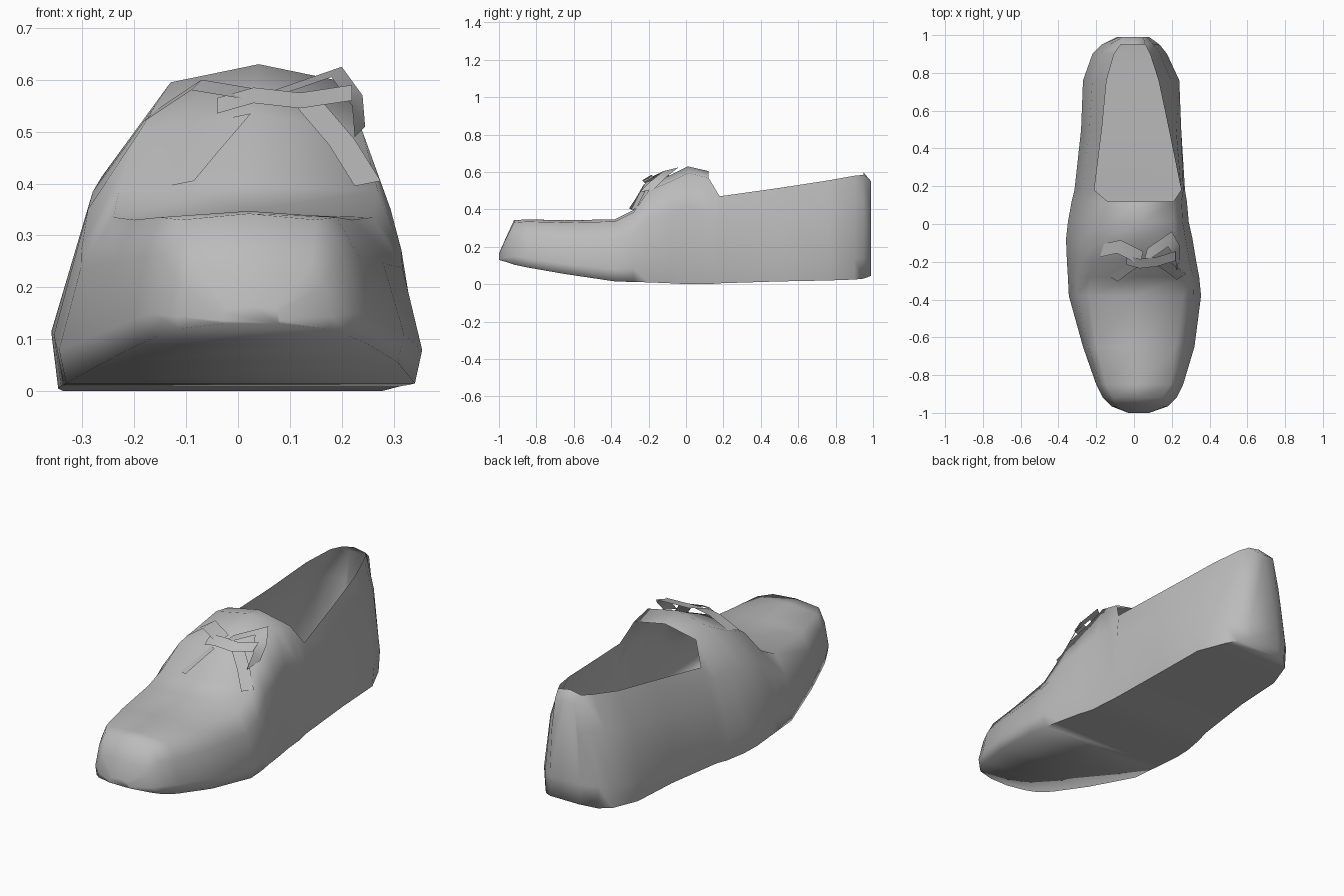
import bpy, bmesh, math
from mathutils import Vector

if "Cube" in bpy.data.objects:
    bpy.data.objects.remove(bpy.data.objects["Cube"])

grey = bpy.data.materials.new("shoe grey")
grey.diffuse_color = (0.5, 0.5, 0.5, 1)
grey.use_nodes = True
grey.node_tree.nodes["Principled BSDF"].inputs["Base Color"].default_value = grey.diffuse_color


def make_object(name, bm, angle=50):
    bmesh.ops.recalc_face_normals(bm, faces=bm.faces)
    mesh = bpy.data.meshes.new(name)
    bm.to_mesh(mesh)
    bm.free()
    mesh.materials.append(grey)
    ob = bpy.data.objects.new(name, mesh)
    bpy.context.collection.objects.link(ob)
    bpy.context.view_layer.objects.active = ob
    ob.select_set(True)
    bpy.ops.object.shade_smooth_by_angle(angle=math.radians(angle))
    ob.select_set(False)
    return ob


# stations toe to heel: y, left, right, sole z, top left, top right, top z
stations = [
    (-1.00, -.03, .08, .13, -.02, .07, .16),
    (-.965, -.12, .18, .12, -.09, .14, .24),
    (-.92, -.165, .225, .105, -.11, .15, .33),
    (-.85, -.20, .26, .09, -.15, .19, .335),
    (-.65, -.27, .32, .055, -.20, .22, .33),
    (-.38, -.345, .355, .015, -.24, .26, .335),
    (-.28, -.35, .345, .012, -.23, .27, .385),
    (-.20, -.355, .33, .01, -.19, .24, .50),
    (-.08, -.36, .31, .005, -.16, .22, .55),
    (.01, -.35, .29, 0, -.13, .21, .595),
    (.12, -.33, .28, 0, -.14, .21, .57),
    (.18, -.315, .27, .005, -.21, .25, .47),
    (.50, -.28, .25, .015, -.17, .185, .515),
    (.76, -.27, .24, .02, -.145, .13, .555),
    (.90, -.22, .175, .025, -.105, .085, .58),
    (.95, -.17, .135, .03, -.07, .06, .585),
    (.99, -.09, .08, .045, -.06, .05, .55),
]
COVERED = 10  # last station closed over the foot
BACK = len(stations) - 2


def section(s):
    y, xl, xr, zb, tl, tr, zt = s
    mid = (xl + xr) / 2
    zw = zb + .2 * (zt - zb)
    zs = zw + .62 * (zt - zw)
    crown = zt + (.035 if -.25 < y < .2 else .012 if y > -.95 else .004)
    if y > .98:
        crown = zt
    pts = [(mid + (xl - mid) * .96, zb), (xl, zw), (xl + .4 * (tl - xl), zs), (tl, zt),
           ((tl + tr) / 2, crown),
           (tr, zt), (xr + .4 * (tr - xr), zs), (xr, zw), (mid + (xr - mid) * .96, zb)]
    return [Vector((x, y, z)) for x, z in pts]


# shoe body: lofted walls, vamp, raised tongue and sole
bm = bmesh.new()
rings = [[bm.verts.new(p) for p in section(s)] for s in stations]
for i, (a, b) in enumerate(zip(rings, rings[1:])):
    for j in range(9):
        if j in (3, 4) and COVERED <= i < BACK:
            continue
        k = (j + 1) % 9
        bm.faces.new((a[j], a[k], b[k], b[j]))
bm.faces.new(rings[0])
bm.faces.new(rings[-1])
make_object("shoe_body", bm, 80)

# insole: thin floor seen through the opening
bm = bmesh.new()
rows = []
for y, xl, xr, zb, tl, tr, zt in stations[5:-1]:
    m = (xl + xr) / 2
    rows.append([bm.verts.new((m + (x - m) * .94, y, zb + .02)) for x in (xl, xr)])
for a, b in zip(rows, rows[1:]):
    bm.faces.new((a[0], a[1], b[1], b[0]))
make_object("insole", bm)


# laces: thin folded ribbons
def ribbon(name, path, width):
    bm = bmesh.new()
    side = Vector(width) / 2
    pairs = [(bm.verts.new(Vector(p) - side), bm.verts.new(Vector(p) + side)) for p in path]
    for a, b in zip(pairs, pairs[1:]):
        bm.faces.new((a[0], a[1], b[1], b[0]))
    return make_object(name, bm, 60)


ribbon("lace_knot", [(-.04, -.19, .55), (.03, -.21, .57), (.12, -.20, .56), (.22, -.17, .575)], (0, .05, .03))
ribbon("lace_loop_left", [(.04, -.18, .57), (-.08, -.12, .59), (-.17, -.14, .53)], (.02, .07, .02))
ribbon("lace_loop_right", [(.06, -.17, .57), (.19, -.08, .615), (.23, -.15, .56), (.235, -.21, .50)], (.02, .08, .02))
ribbon("lace_end_left", [(.0, -.21, .53), (-.06, -.25, .46), (-.11, -.29, .40)], (.05, -.03, .01))
ribbon("lace_end_right", [(.14, -.20, .55), (.20, -.24, .48), (.25, -.28, .40)], (.05, .03, .01))
